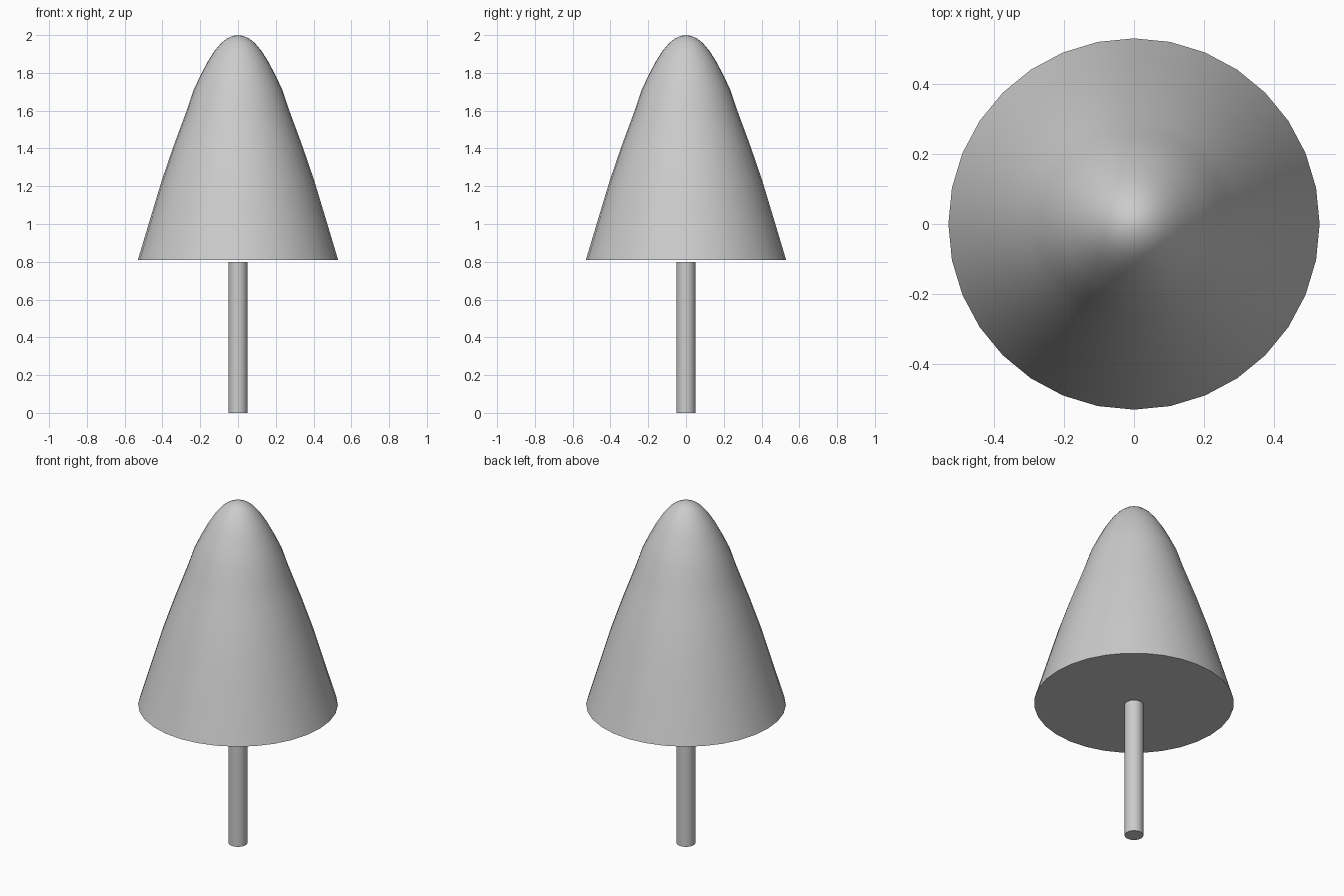
import bpy, bmesh, math

if "Cube" in bpy.data.objects:
    bpy.data.objects.remove(bpy.data.objects["Cube"])

SIDES = 32


def lathe(name, profile):
    """Revolve (radius, z) points around the z axis; radius 0 becomes a pole."""
    bm = bmesh.new()
    rings = []
    for r, z in profile:
        if r == 0:
            rings.append([bm.verts.new((0, 0, z))] * SIDES)
        else:
            rings.append([bm.verts.new((r * math.cos(2 * math.pi * i / SIDES),
                                        r * math.sin(2 * math.pi * i / SIDES), z))
                          for i in range(SIDES)])
    for a, b in zip(rings, rings[1:]):
        for i in range(SIDES):
            j = (i + 1) % SIDES
            quad = list(dict.fromkeys((a[i], a[j], b[j], b[i])))
            bm.faces.new(quad)
    bmesh.ops.recalc_face_normals(bm, faces=bm.faces)
    mesh = bpy.data.meshes.new(name)
    bm.to_mesh(mesh)
    bm.free()
    obj = bpy.data.objects.new(name, mesh)
    bpy.context.collection.objects.link(obj)
    bpy.ops.object.select_all(action='DESELECT')
    obj.select_set(True)
    bpy.context.view_layer.objects.active = obj
    bpy.ops.object.shade_smooth_by_angle(angle=math.radians(35))
    return obj


# Trunk: plain post ending just under the foliage
lathe("trunk", [(0, 0), (0.05, 0), (0.05, 0.8), (0, 0.8)])

# Foliage: rounded-tip cone with a flat underside
lathe("foliage", [
    (0, 0.81), (0.53, 0.81), (0.47, 1.01), (0.402, 1.235), (0.342, 1.41),
    (0.305, 1.51), (0.268, 1.61), (0.235, 1.71), (0.197, 1.79), (0.16, 1.86),
    (0.125, 1.915), (0.09, 1.957), (0.06, 1.981), (0.03, 1.995), (0, 2.0)])
